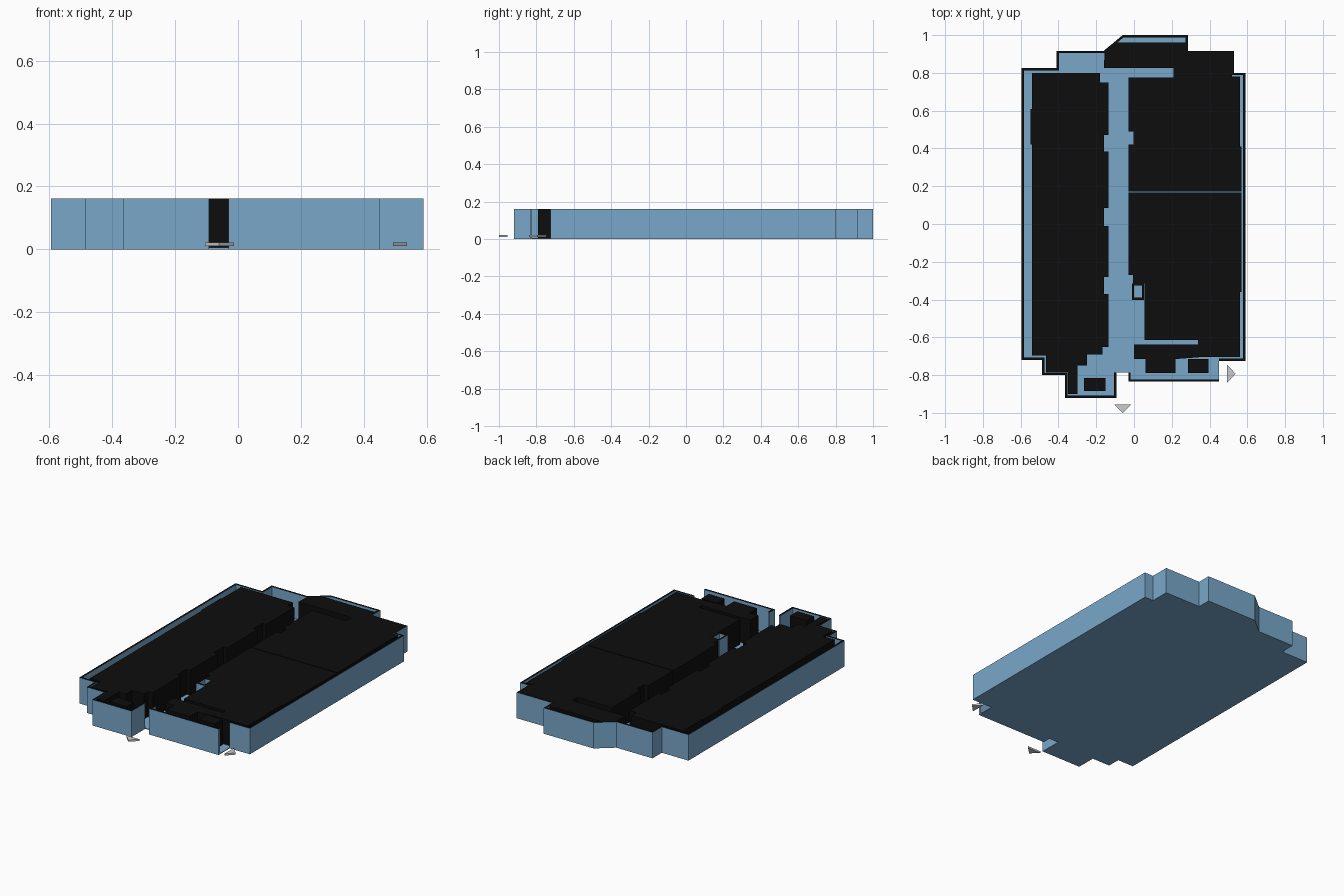
import bpy, bmesh
from mathutils import Vector

H, FLOOR, T = 0.162, 0.005, 0.012


def material(name, rgb):
    m = bpy.data.materials.new(name)
    m.diffuse_color = (*rgb, 1)
    return m


BLUE = material("blue", (0.19, 0.39, 0.59))
BLACK = material("black", (0.004, 0.004, 0.004))


def prism(name, pts, z0, z1, mat=None, top=None):
    """Extrude a plan outline; optional separate material for the top."""
    bm = bmesh.new()
    face = bm.faces.new([bm.verts.new((x, y, z0)) for x, y in pts])
    ext = bmesh.ops.extrude_face_region(bm, geom=[face], use_keep_orig=True)
    for v in ext["geom"]:
        if isinstance(v, bmesh.types.BMVert):
            v.co.z = z1
    bmesh.ops.recalc_face_normals(bm, faces=bm.faces)
    if top:
        for f in bm.faces:
            f.material_index = int(f.normal.z > 0.5)
    me = bpy.data.meshes.new(name)
    bm.to_mesh(me)
    bm.free()
    for m in (mat, top):
        if m:
            me.materials.append(m)
    ob = bpy.data.objects.new(name, me)
    bpy.context.collection.objects.link(ob)
    return ob


def rect(x0, x1, y0, y1):
    return [(x0, y0), (x1, y0), (x1, y1), (x0, y1)]


def wall(name, path):
    """Mitred wall of thickness T on the left side of an open path."""
    p = [Vector(q) for q in path]
    dirs = [(b - a).normalized() for a, b in zip(p, p[1:])]
    normals = [Vector((-d.y, d.x)) for d in dirs]
    inner = []
    for i, q in enumerate(p):
        a, b = normals[max(i - 1, 0)], normals[min(i, len(normals) - 1)]
        inner.append(q + (a + b) * T / (1 + a.dot(b)))
    prism(name, [tuple(q) for q in p + inner[::-1]], FLOOR, H, BLUE, BLACK)


# Outer shell: one long wall, one short front wall, with two entrances between
main = [(0.45, -0.725), (0.59, -0.725), (0.59, 0.80), (0.53, 0.80), (0.53, 0.917),
        (0.285, 0.917), (0.285, 1.0), (-0.06, 1.0), (-0.16, 0.917), (-0.41, 0.917),
        (-0.41, 0.825), (-0.595, 0.825), (-0.595, -0.72), (-0.487, -0.72),
        (-0.487, -0.80), (-0.365, -0.80), (-0.365, -0.92), (-0.093, -0.92),
        (-0.093, -0.785)]
front = [(-0.03, -0.785), (-0.03, -0.835), (0.45, -0.835)]
prism("floor_slab", main + front, 0, FLOOR, BLUE)
wall("perimeter_wall", main)
wall("front_wall", front)

# Left storage block, with recesses along the corridor
left = [(-0.54, 0.80), (-0.54, 0.61), (-0.547, 0.61), (-0.547, 0.42), (-0.54, 0.42),
        (-0.54, -0.695), (-0.465, -0.695), (-0.465, -0.785), (-0.35, -0.785),
        (-0.35, -0.90), (-0.30, -0.90), (-0.30, -0.75), (-0.25, -0.75),
        (-0.25, -0.69), (-0.167, -0.69), (-0.167, -0.65), (-0.135, -0.65)]
for y0, y1 in ((-0.37, -0.28), (-0.01, 0.085), (0.385, 0.47)):
    left += [(-0.135, y0), (-0.16, y0), (-0.16, y1), (-0.135, y1)]
left += [(-0.135, 0.75), (-0.18, 0.75), (-0.18, 0.80)]
prism("left_block", left, FLOOR, H, BLACK)
prism("front_left_room", rect(-0.265, -0.15, -0.885, -0.815), FLOOR, H, BLACK)

# Right storage block, split by a narrow gap
prism("right_front_block",
      [(-0.03, 0.168), (-0.03, -0.27), (-0.005, -0.27), (-0.005, -0.315),
       (0.055, -0.315), (0.055, -0.613), (0.34, -0.613), (0.34, -0.637),
       (0.0, -0.637), (0.0, -0.715), (0.06, -0.715), (0.06, -0.79), (0.22, -0.79),
       (0.22, -0.715), (0.35, -0.705), (0.56, -0.705), (0.56, -0.36),
       (0.568, -0.36), (0.568, 0.168)], FLOOR, H, BLACK)
prism("right_back_block",
      [(-0.03, 0.173), (0.568, 0.173), (0.568, 0.41), (0.56, 0.41), (0.56, 0.782),
       (0.518, 0.782), (0.518, 0.904), (0.273, 0.904), (0.273, 0.962),
       (-0.09, 0.962), (-0.155, 0.91), (-0.16, 0.825), (0.21, 0.825),
       (0.21, 0.775), (-0.03, 0.775), (-0.03, 0.49), (-0.003, 0.49),
       (-0.003, 0.42), (-0.03, 0.42)], FLOOR, H, BLACK)
prism("front_right_room", rect(0.285, 0.395, -0.79, -0.715), FLOOR, H, BLACK)

# Lift shaft beside the corridor: four walls round an open well
for i, r in enumerate((rect(-0.01, 0.0, -0.402, -0.315), rect(0.042, 0.054, -0.402, -0.315),
                       rect(0.0, 0.042, -0.402, -0.39), rect(0.0, 0.042, -0.325, -0.315))):
    prism(f"lift_wall_{i + 1}", r, 0, H, BLUE, BLACK)

# Entrance arrows
prism("front_arrow", [(-0.105, -0.955), (-0.06, -1.0), (-0.013, -0.955)], 0.01, 0.021)
prism("side_arrow", [(0.493, -0.745), (0.493, -0.84), (0.538, -0.793)], 0.01, 0.021)
